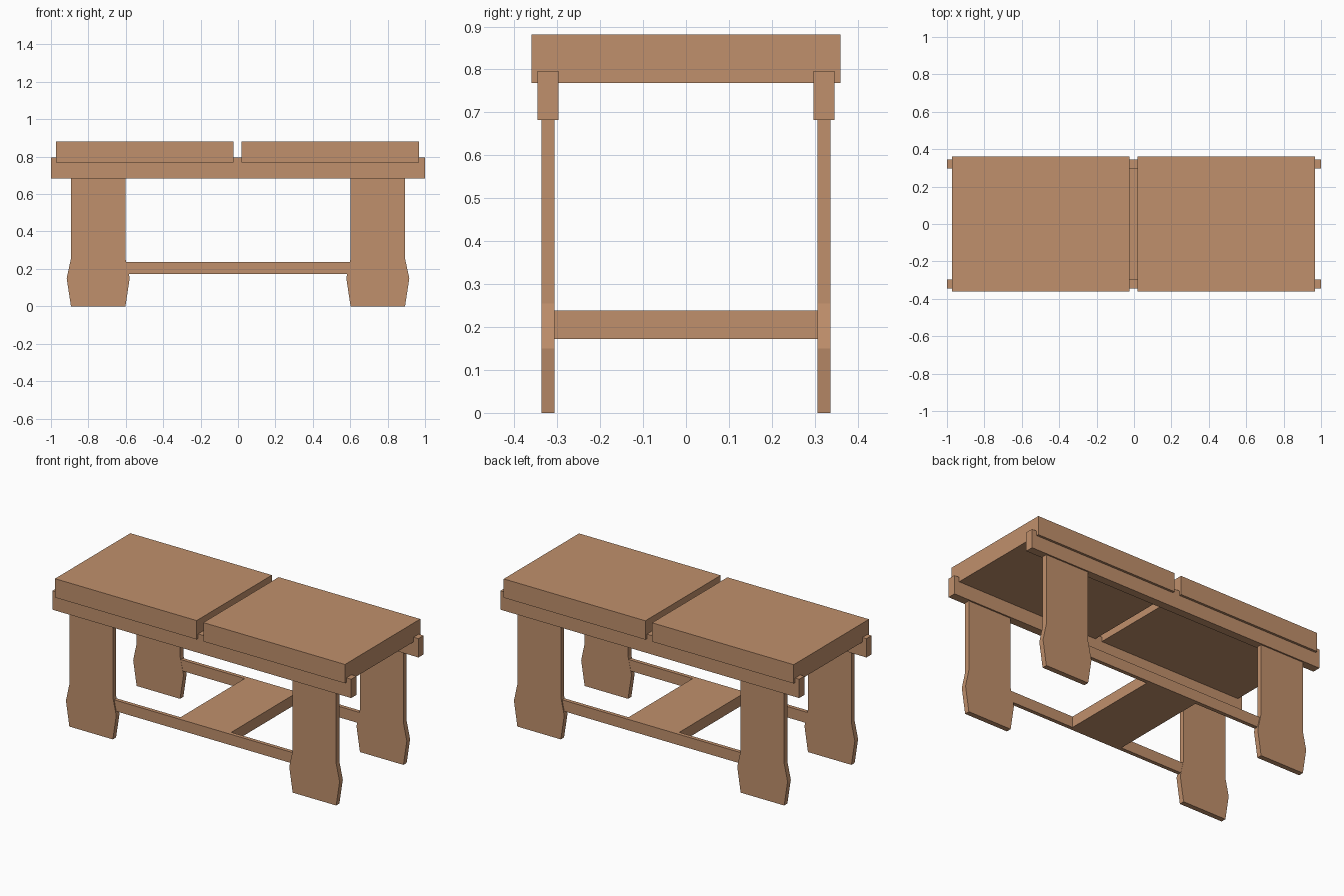
import bpy, bmesh

if "Cube" in bpy.data.objects:
    bpy.data.objects.remove(bpy.data.objects["Cube"])

wood = bpy.data.materials.new("warm_wood")
wood.diffuse_color = (0.53, 0.28, 0.15, 1)
wood.use_nodes = True
wood.node_tree.nodes["Principled BSDF"].inputs["Base Color"].default_value = wood.diffuse_color


def finish(name, bm):
    bmesh.ops.recalc_face_normals(bm, faces=bm.faces)
    me = bpy.data.meshes.new(name)
    bm.to_mesh(me)
    bm.free()
    me.materials.append(wood)
    ob = bpy.data.objects.new(name, me)
    bpy.context.collection.objects.link(ob)
    return ob


def prism(name, profile, y0, y1):
    """Extrude an x-z outline from y0 to y1."""
    bm = bmesh.new()
    face = bm.faces.new([bm.verts.new((x, y0, z)) for x, z in profile])
    ext = bmesh.ops.extrude_face_region(bm, geom=[face])["geom"]
    verts = [g for g in ext if isinstance(g, bmesh.types.BMVert)]
    bmesh.ops.translate(bm, verts=verts, vec=(0, y1 - y0, 0))
    return finish(name, bm)


def box(name, x0, x1, y0, y1, z0, z1):
    return prism(name, [(x0, z0), (x1, z0), (x1, z1), (x0, z1)], y0, y1)


# Two top slabs with a narrow gap
box("left_top", -0.973, -0.025, -0.36, 0.36, 0.768, 0.882)
box("right_top", 0.02, 0.968, -0.36, 0.36, 0.768, 0.882)

# Leg outline with a flared foot
leg = [(0.602, 0), (0.893, 0), (0.916, 0.15), (0.893, 0.255),
       (0.893, 0.70), (0.602, 0.70), (0.602, 0.255), (0.579, 0.15)]

for side, s in (("front", -1), ("back", 1)):
    # Long rail under the slabs
    box(side + "_rail", -1, 1, s * 0.297, s * 0.346, 0.682, 0.796)
    # Thin low stretcher between the legs
    box(side + "_stretcher", -0.61, 0.61, s * 0.307, s * 0.33, 0.172, 0.238)
    for end, e in (("left", -1), ("right", 1)):
        prism(f"{side}_{end}_leg", [(e * x, z) for x, z in leg],
              s * 0.306, s * 0.337)

# Low cross board joining the stretchers
box("cross_board", -0.17, 0.17, -0.307, 0.307, 0.172, 0.238)
